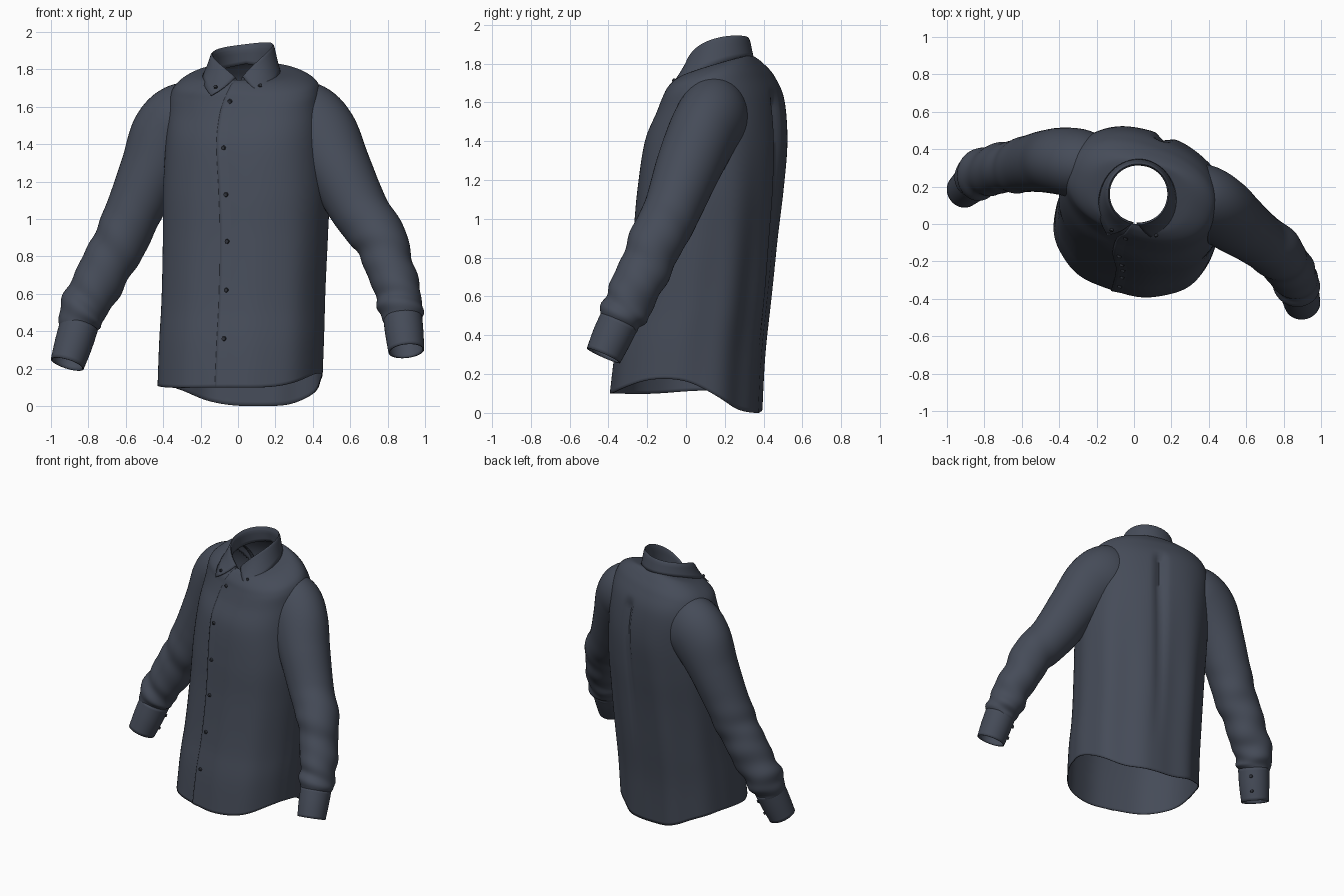
import bpy, bmesh, math
from mathutils import Vector, Matrix

if "Cube" in bpy.data.objects:
    bpy.data.objects.remove(bpy.data.objects["Cube"])


def material(name, rgb):
    m = bpy.data.materials.new(name)
    m.diffuse_color = (*rgb, 1)
    m.use_nodes = True
    m.node_tree.nodes["Principled BSDF"].inputs["Base Color"].default_value = m.diffuse_color
    return m


CLOTH = material("slate blue cloth", (0.060, 0.071, 0.098))
DARK = material("dark button", (0.028, 0.032, 0.042))


def clamp(x):
    return max(0.0, min(1.0, x))


def spline(keys, t):
    """Catmull-Rom through equal-length tuples, t in 0..1."""
    n = len(keys) - 1
    f = clamp(t) * n
    i = min(int(f), n - 1)
    f -= i
    p0, p1, p2, p3 = (keys[max(0, min(n, j))] for j in (i - 1, i, i + 1, i + 2))
    return [0.5 * (2 * b + (c - a) * f + (2 * a - 5 * b + 4 * c - d) * f * f
                   + (3 * b - a - 3 * c + d) * f ** 3)
            for a, b, c, d in zip(p0, p1, p2, p3)]


def finish(name, bm, mat, thick=0.0):
    bmesh.ops.recalc_face_normals(bm, faces=bm.faces)
    me = bpy.data.meshes.new(name)
    bm.to_mesh(me)
    bm.free()
    me.materials.append(mat)
    ob = bpy.data.objects.new(name, me)
    bpy.context.collection.objects.link(ob)
    bpy.ops.object.select_all(action='DESELECT')
    ob.select_set(True)
    bpy.context.view_layer.objects.active = ob
    bpy.ops.object.shade_smooth_by_angle(angle=math.radians(50))
    if thick:
        s = ob.modifiers.new("thickness", 'SOLIDIFY')
        s.thickness, s.offset = thick, 0
    return ob


def sheet(name, fn, nu, nv, closed=False, thick=0.006, drop=None):
    """Surface from fn(u, v); closed wraps u; faces fully inside drop() are left out."""
    bm = bmesh.new()
    cols = nu if closed else nu + 1
    g = [[bm.verts.new(fn(i / nu, j / nv)) for i in range(cols)] for j in range(nv + 1)]
    gone = {v for row in g for v in row if drop and drop(v.co)}
    for j in range(nv):
        for i in range(nu):
            k = (i + 1) % cols
            q = (g[j][i], g[j][k], g[j + 1][k], g[j + 1][i])
            if not all(v in gone for v in q):
                bm.faces.new(q)
    bmesh.ops.delete(bm, geom=[v for v in bm.verts if not v.link_faces], context='VERTS')
    return finish(name, bm, CLOTH, thick)


def button(name, pos, normal, r=0.013):
    bm = bmesh.new()
    q = Vector(normal).to_track_quat('Z', 'Y').to_matrix().to_4x4()
    bmesh.ops.create_cone(bm, cap_ends=True, segments=12, radius1=r, radius2=r * 0.8,
                          depth=0.012, matrix=Matrix.Translation(pos) @ q)
    finish(name, bm, DARK)


# Torso: z, centre x, centre y, half width, half depth, tilt, turn
BODY = [(0, .012, 0, .435, .375, 0, -15), (.3, .02, .023, .435, .367, 0, -15),
        (.6, .03, .063, .432, .358, 0, -15), (.9, .04, .098, .437, .352, 0, -16),
        (1.15, .045, .125, .442, .352, 0, -18), (1.4, .045, .155, .43, .338, 0, -21),
        (1.58, .043, .178, .42, .295, .12, -21), (1.68, .04, .17, .405, .255, .22, -19),
        (1.735, .037, .158, .365, .225, .27, -16), (1.775, .033, .157, .28, .19, .30, -13),
        (1.79, .025, .163, .165, .165, .30, -9)]


def torso(th, v, off=0.0):
    z, cx, cy, a, b, tilt, turn = spline(BODY, v)
    c, s = math.cos(th), math.sin(th)
    # drape folds and the centre back pleat
    fold = clamp((1.5 - z) / 0.8) * (0.009 if s > 0 else 0.003) * abs(s) ** 0.5
    d = fold * math.sin(9 * th + 1.2) + off
    if s > 0:
        w = clamp((1.62 - z) / 0.06) * clamp((z - 0.2) / 1.2)
        d -= 0.03 * w * math.exp(-((th - math.pi / 2) / 0.055) ** 2)
    lx = math.copysign(abs(c) ** 0.86, c) * a + c * d
    ly = math.copysign(abs(s) ** 0.86, s) * b + s * d
    # shirt-tail hem: low at the back, raised at the side seams
    side = abs(c) ** 3
    hem = (0.05 - 0.05 * s) * (1 - side) + (0.145 + 0.03 * c) * side
    z += tilt * ly + hem * clamp(1 - z / 0.5)
    r = math.radians(turn)
    return Vector((cx + lx * math.cos(r) - ly * math.sin(r),
                   cy + lx * math.sin(r) + ly * math.cos(r), z))


def inside_torso(p):
    lo, hi = 0.0, 1.0
    for _ in range(20):
        v = (lo + hi) / 2
        z, cx, cy, a, b, tilt, turn = spline(BODY, v)
        q = Matrix.Rotation(-math.radians(turn), 2) @ Vector((p.x - cx, p.y - cy))
        lo, hi = (v, hi) if z + tilt * q.y < p.z else (lo, v)
    return v < 0.98 and abs(q.x / a) ** 2.33 + abs(q.y / b) ** 2.33 < 0.88


def level(th, z):
    lo, hi = 0.0, 1.0
    for _ in range(30):
        mid = (lo + hi) / 2
        lo, hi = (mid, hi) if torso(th, mid).z < z else (lo, mid)
    return lo


# Sleeve and cuff paths: x, y, z, radius, depth radius
RIGHT = [(.24, .16, 1.56, .18, .15), (.35, .14, 1.52, .215, .18), (.44, .085, 1.43, .21, .178),
         (.54, .01, 1.26, .175, .165), (.65, -.07, 1.05, .152, .145), (.755, -.145, .90, .14, .14),
         (.81, -.21, .75, .125, .13), (.855, -.28, .60, .118, .125), (.875, -.328, .50, .112, .115),
         (.885, -.35, .44, .09, .09)]
LEFT = [(-.17, .30, 1.56, .175, .15), (-.28, .32, 1.515, .215, .18), (-.37, .335, 1.43, .21, .178),
        (-.46, .335, 1.26, .17, .165), (-.545, .325, 1.07, .15, .15), (-.62, .31, .90, .142, .14),
        (-.70, .30, .75, .135, .13), (-.79, .28, .59, .128, .128), (-.845, .25, .47, .115, .12),
        (-.86, .23, .40, .09, .09)]
CUFF_R = [(.881, -.345, .47, .10, .10), (.89, -.385, .385, .098, .098), (.90, -.425, .295, .092, .09)]
CUFF_L = [(-.85, .238, .43, .10, .102), (-.88, .208, .33, .097, .098), (-.913, .178, .225, .088, .09)]

AXES = [(Vector(k[:3]), min(k[3:]) * 0.9)
        for arm in (RIGHT, LEFT) for k in (spline(arm, i / 80) for i in range(60))]


def inside_sleeve(p):
    return p.z > 0.9 and any((p - c).length < r for c, r in AXES)


FRONT = -math.pi / 2
sheet("torso", lambda u, v: torso(u * math.tau, v), 144, 80, True, drop=inside_sleeve)

# Button placket: one raised edge, fading into the shirt front
sheet("placket", lambda u, v: torso(FRONT + (u - 0.5) * 0.12, v * 0.985, 0.007 - 0.008 * u),
      4, 80, thick=0.004)

for i, z in enumerate((.36, .62, .88, 1.13, 1.38, 1.63)):
    v = level(FRONT, z)
    n = torso(FRONT, v, 1) - torso(FRONT, v)
    button(f"front_button_{i + 1}", torso(FRONT, v, 0.010), n)


# Collar: inner stand, fold line, then the leaf falling to two points
def collar(u, v):
    side = 1 if u > 0.5 else -1
    s = 1 - abs(2 * u - 1)
    up = 1 - (1 - s) ** 3
    rows = [(3 + 177 * s, .16, 1.73 + .10 * s),
            (5 + 175 * s, .163 - .013 * s, 1.75 + .155 * up),
            (7 + 173 * s, .168 - .012 * s, 1.76 + .17 * up),
            (9 + 171 * s, .176 - .014 * s, 1.752 + .165 * up),
            (30 + 150 * s, .18 + .10 * (1 - s) ** 3, 1.66 + .175 * (1 - (1 - s) ** 2.6))]
    f = v * 4
    i = min(int(f), 3)
    ang, r, z = (a + (b - a) * (f - i) for a, b in zip(rows[i], rows[i + 1]))
    t = math.radians(side * ang - 7)
    x = r * math.sin(t)
    return Vector((.025 + x, .165 - r * math.cos(t), z + 0.12 * x * math.sin(math.pi * v)))


sheet("collar", collar, 80, 16)
for side, label in ((-1, "left"), (1, "right")):
    p = collar(0.5 + side * 0.48, 0.92)
    button(f"collar_button_{label}", p + Vector((side * .003, -.007, .004)), (side * .3, -1, .5), 0.011)


# Sleeves and cuffs: rings swept along a path, with cloth wrinkles low down
def tube(keys, wrinkle=0.0):
    def fn(u, v):
        x, y, z, r1, r2 = spline(keys, v)
        e = 0.02
        t = (Vector(spline(keys, v + e)[:3]) - Vector(spline(keys, v - e)[:3])).normalized()
        b = Vector((0, 1, 0))
        b = (b - t * b.dot(t)).normalized()
        a = b.cross(t)
        th = u * math.tau
        w = wrinkle * clamp((v - 0.4) / 0.4) * clamp((1 - v) / 0.06)
        k = 1 + w * (math.sin(38 * v + 1.8 * math.sin(th + 1)) + 0.7 * math.sin(63 * v + 2 * th))
        return Vector((x, y, z)) + k * (a * r1 * math.cos(th) + b * r2 * math.sin(th))
    return fn


for label, arm, cuff, ang in (("right", RIGHT, CUFF_R, .1), ("left", LEFT, CUFF_L, .4)):
    sheet(f"sleeve_{label}", tube(arm, 0.045), 48, 100, True, drop=inside_torso)
    band = tube(cuff)
    sheet(f"cuff_{label}", band, 40, 8, True, 0.008)
    for i, v in enumerate((0.3, 0.7)):
        mid = Vector(spline(cuff, v)[:3])
        p = band(ang, v)
        n = (p - mid).normalized()
        button(f"cuff_button_{label}_{i + 1}", p + n * 0.008, n, 0.012)
